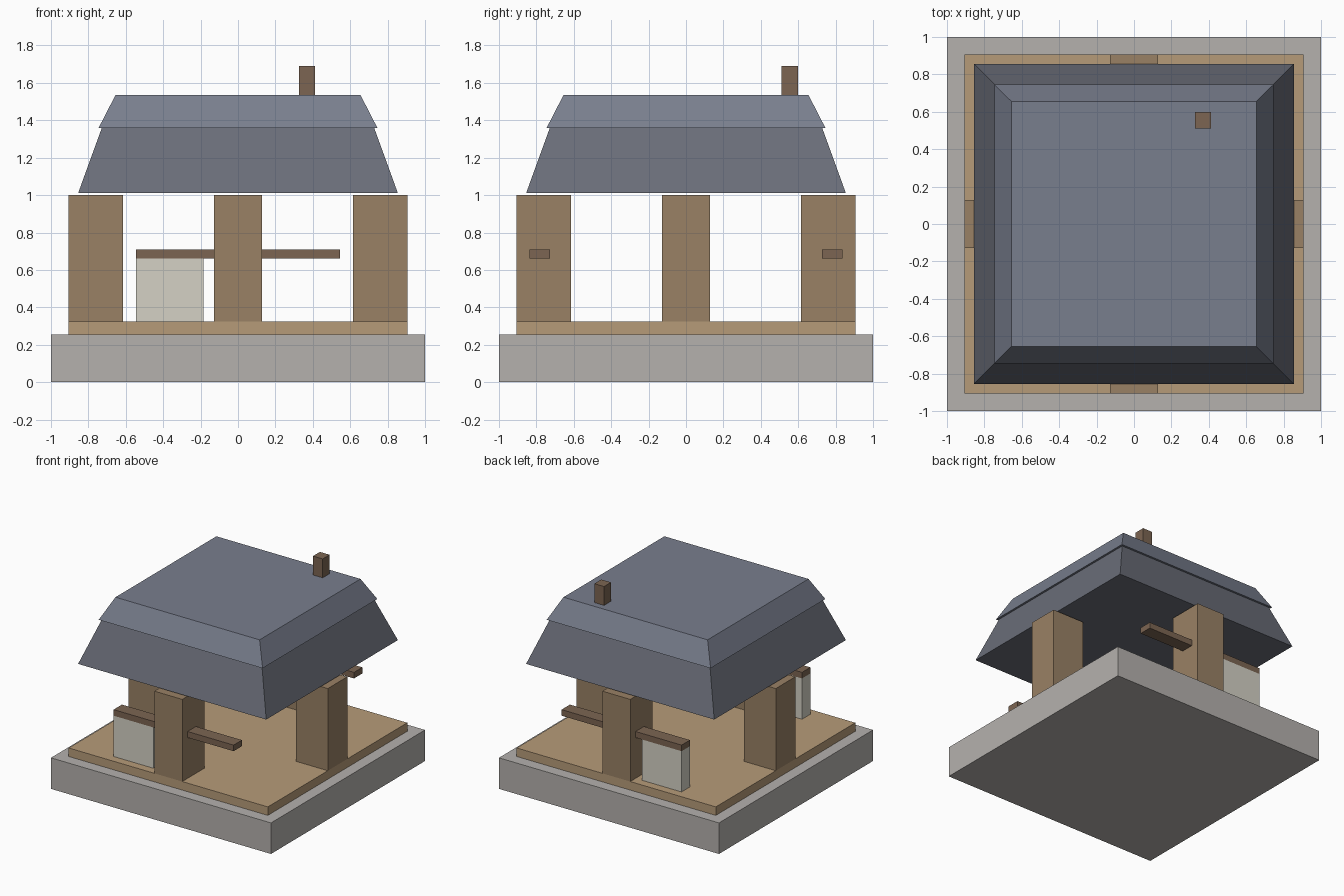
import bpy, bmesh

if "Cube" in bpy.data.objects:
    bpy.data.objects.remove(bpy.data.objects["Cube"])


def material(name, rgb):
    m = bpy.data.materials.new(name)
    m.diffuse_color = (*rgb, 1)
    m.use_nodes = True
    m.node_tree.nodes["Principled BSDF"].inputs["Base Color"].default_value = m.diffuse_color
    return m


STONE = material("stone", (0.46, 0.44, 0.42))
PLANK = material("plank", (0.47, 0.33, 0.19))
WOOD = material("wood", (0.32, 0.22, 0.13))
DARK = material("dark_wood", (0.20, 0.13, 0.085))
PLASTER = material("plaster", (0.66, 0.64, 0.56))
SLATE = material("slate", (0.145, 0.155, 0.19))
SLATE_LIGHT = material("light_slate", (0.19, 0.21, 0.27))


def block(name, x, y, z, mat, top_scale=1.0):
    """Box from (min, max) ranges; top_scale tapers it into a frustum."""
    bm = bmesh.new()
    bmesh.ops.create_cube(bm, size=1)
    for v in bm.verts:
        s = top_scale if v.co.z > 0 else 1.0
        v.co = ((x[0] + x[1]) / 2 + v.co.x * (x[1] - x[0]) * s,
                (y[0] + y[1]) / 2 + v.co.y * (y[1] - y[0]) * s,
                (z[0] + z[1]) / 2 + v.co.z * (z[1] - z[0]))
    me = bpy.data.meshes.new(name)
    bm.to_mesh(me)
    bm.free()
    me.materials.append(mat)
    ob = bpy.data.objects.new(name, me)
    bpy.context.collection.objects.link(ob)
    return ob


def slab(name, half, z, mat, top_half=None):
    r = (-half, half)
    return block(name, r, r, z, mat, (top_half or half) / half)


# Plinth and floor
slab("stone_base", 1.0, (0, 0.255), STONE)
slab("floor", 0.905, (0.255, 0.325), PLANK)

# Four posts, one in the middle of each side
for side, s in (("front", -1), ("back", 1)):
    y = sorted((s * 0.615, s * 0.905))
    block(side + "_post", (-0.127, 0.127), y, (0.325, 1.0), WOOD)
for side, s in (("left", -1), ("right", 1)):
    x = sorted((s * 0.615, s * 0.905))
    block(side + "_post", x, (-0.127, 0.127), (0.325, 1.0), WOOD)

# Rails with a plaster panel under the left end, front and back
for side, s in (("front", -1), ("back", 1)):
    y = sorted((s * 0.728, s * 0.836))
    block(side + "_rail", (-0.545, 0.545), y, (0.66, 0.71), DARK)
    block(side + "_panel", (-0.545, -0.185), y, (0.325, 0.66), PLASTER)

# Two-tier roof and chimney
slab("lower_roof", 0.855, (1.01, 1.36), SLATE, 0.728)
slab("upper_roof", 0.745, (1.36, 1.535), SLATE_LIGHT, 0.655)
block("chimney", (0.325, 0.413), (0.51, 0.6), (1.53, 1.69), DARK)
